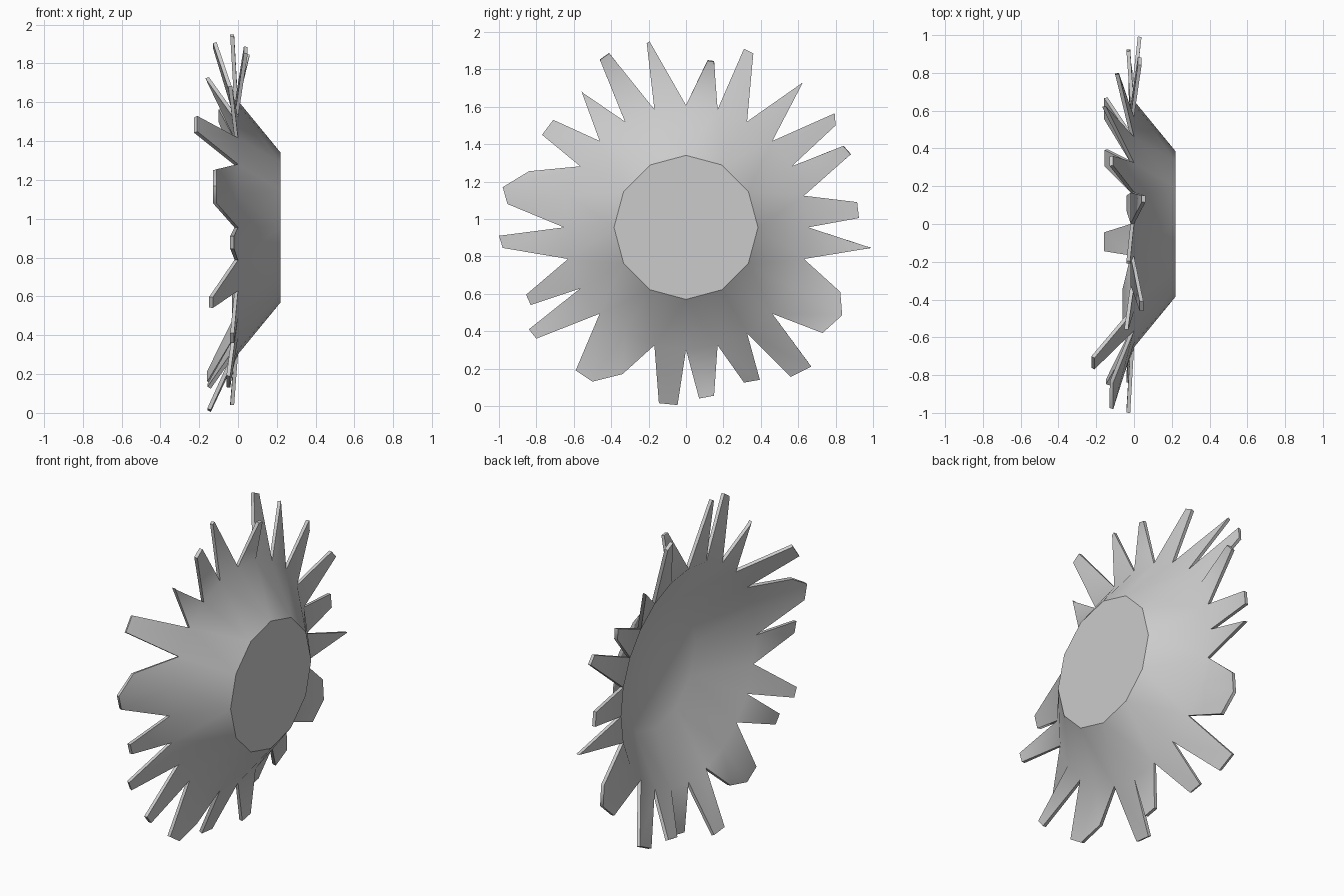
import bpy
import bmesh
from math import sin, cos, radians

CENTRE_Z = 0.955
THICKNESS = 0.02

# Teeth clockwise from the top: x of the tip, then its (y, z) tip corners.
# One or two corners span one rim segment, three corners span two segments.
TEETH = [
    (0.06, [(.115, 1.845), (.15, 1.84)]),
    (-.11, [(.31, 1.91), (.36, 1.885)]),
    (-.15, [(.625, 1.73)]),
    (-.08, [(.795, 1.565), (.8, 1.5)]),
    (0.04, [(.84, 1.39), (.88, 1.345)]),
    (-.02, [(.915, 1.09), (.925, 1.005)]),
    (0.04, [(.99, .845)]),
    (-.01, [(.825, .61), (.835, .485), (.73, .39)]),
    (-.14, [(.67, .21), (.56, .155)]),
    (-.14, [(.395, .14), (.31, .125)]),
    (-.02, [(.15, .055), (.07, .04)]),
    (-.14, [(-.045, .005), (-.145, .015)]),
    (-.04, [(-.34, .17), (-.5, .13), (-.59, .19)]),
    (-.02, [(-.8, .36), (-.84, .41)]),
    (-.13, [(-.83, .54), (-.855, .595)]),
    (-.02, [(-.98, .845), (-1, .91)]),
    (-.11, [(-.955, 1.08), (-.98, 1.17), (-.84, 1.255)]),
    (-.21, [(-.77, 1.45), (-.71, 1.53)]),
    (-.03, [(-.56, 1.685), (-.545, 1.67)]),
    (0.05, [(-.46, 1.85), (-.41, 1.885)]),
    (-.02, [(-.21, 1.94), (-.195, 1.95)]),
]


def ring(bm, count, radius, x):
    """Clockwise ring of vertices around the x axis, starting at the top."""
    angles = [radians(360 * i / count) for i in range(count)]
    return [bm.verts.new((x, radius * sin(a), CENTRE_Z + radius * cos(a)))
            for a in angles]


def face(bm, clockwise):
    return bm.faces.new(list(reversed(clockwise)))


cube = bpy.data.objects.get("Cube")
if cube:
    bpy.data.objects.remove(cube, do_unlink=True)

grey = bpy.data.materials.new("light_grey")
grey.use_nodes = True
colour = (0.6, 0.6, 0.6, 1)
grey.diffuse_color = colour
grey.node_tree.nodes["Principled BSDF"].inputs["Base Color"].default_value = colour

bm = bmesh.new()

# Flat round cap
cap = ring(bm, 12, 0.385, 0.22)
face(bm, cap)

# Flared cone from the cap to the rim
rim = ring(bm, 24, 0.653, 0.0)
for i in range(12):
    a, b = cap[i], cap[(i + 1) % 12]
    p, q, r = (rim[(2 * i + j) % 24] for j in range(3))
    face(bm, [a, p, q])
    face(bm, [a, q, b])
    face(bm, [b, q, r])

# Ragged teeth around the rim
seg = 0
for x, corners in TEETH:
    tips = [bm.verts.new((x, y, z)) for y, z in corners]
    if len(tips) == 1:
        face(bm, [rim[seg], tips[0], rim[(seg + 1) % 24]])
        seg += 1
        continue
    for t, u in zip(tips, tips[1:]):
        face(bm, [rim[seg], t, u, rim[(seg + 1) % 24]])
        seg += 1

mesh = bpy.data.meshes.new("jagged_dish")
bm.to_mesh(mesh)
bm.free()
mesh.materials.append(grey)
dish = bpy.data.objects.new("jagged_dish", mesh)
bpy.context.collection.objects.link(dish)

# Thin shell, hollow at the back
bpy.ops.object.select_all(action='DESELECT')
dish.select_set(True)
bpy.context.view_layer.objects.active = dish
shell = dish.modifiers.new("shell", 'SOLIDIFY')
shell.thickness = THICKNESS
shell.offset = -1
bpy.ops.object.modifier_apply(modifier=shell.name)

# Smooth cone and hollow, with a crisp edge around the cap
bpy.ops.object.shade_smooth_by_angle(angle=radians(55))
bm = bmesh.new()
bm.from_mesh(dish.data)
for edge in bm.edges:
    if all(v.co.x > 0.215 for v in edge.verts):
        edge.smooth = False
bm.to_mesh(dish.data)
bm.free()
